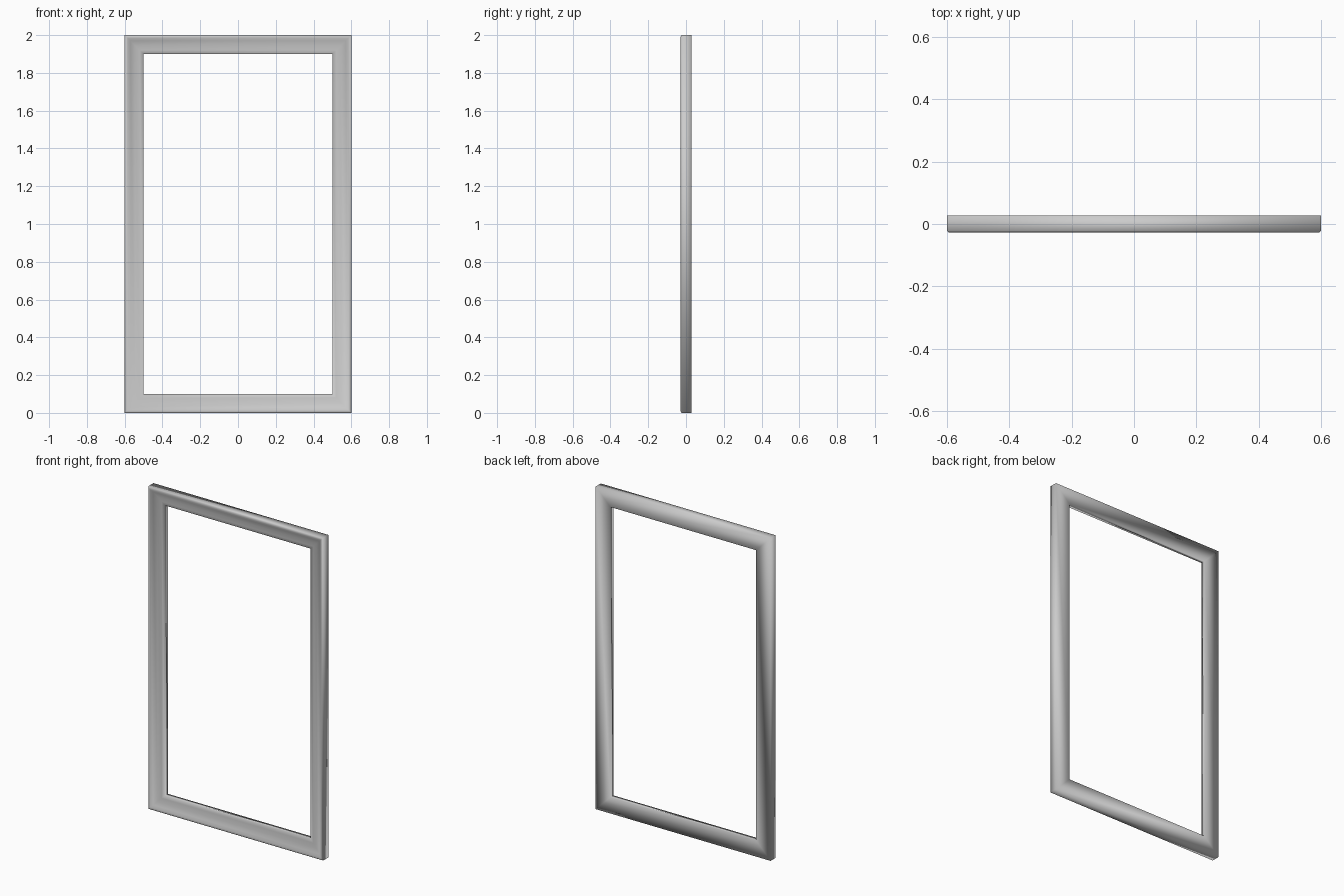
import bpy, bmesh

if "Cube" in bpy.data.objects:
    bpy.data.objects.remove(bpy.data.objects["Cube"])

# Outer size of the frame
HALF_W, HEIGHT = 0.6, 2.0

# Moulding cross-section: (inset from outer edge, y), front is -y
PROFILE = [
    (0.0, 0.028),      # flat back, outer edge
    (0.0, -0.022),     # outer side
    (0.003, -0.026),   # small rounded lip
    (0.008, -0.028),
    (0.016, -0.026),
    (0.030, -0.017),   # face sloping in towards the opening
    (0.055, -0.009),
    (0.080, -0.005),
    (0.1, -0.003),     # inner edge
    (0.1, 0.028),      # flat back, inner edge
]


def mitred_frame(name, profile):
    """Sweep a cross-section around a rectangle with mitred corners."""
    bm = bmesh.new()
    rings = []
    for inset, y in profile:
        w, lo, hi = HALF_W - inset, inset, HEIGHT - inset
        corners = [(-w, lo), (w, lo), (w, hi), (-w, hi)]
        rings.append([bm.verts.new((x, y, z)) for x, z in corners])
    for i, ring in enumerate(rings):
        nxt = rings[(i + 1) % len(rings)]
        for j in range(4):
            k = (j + 1) % 4
            bm.faces.new((ring[j], ring[k], nxt[k], nxt[j]))
    bmesh.ops.recalc_face_normals(bm, faces=bm.faces)
    for f in bm.faces:
        f.smooth = True
    mesh = bpy.data.meshes.new(name)
    bm.to_mesh(mesh)
    bm.free()
    obj = bpy.data.objects.new(name, mesh)
    bpy.context.collection.objects.link(obj)
    return obj


# Picture frame
mitred_frame("picture_frame", PROFILE)
